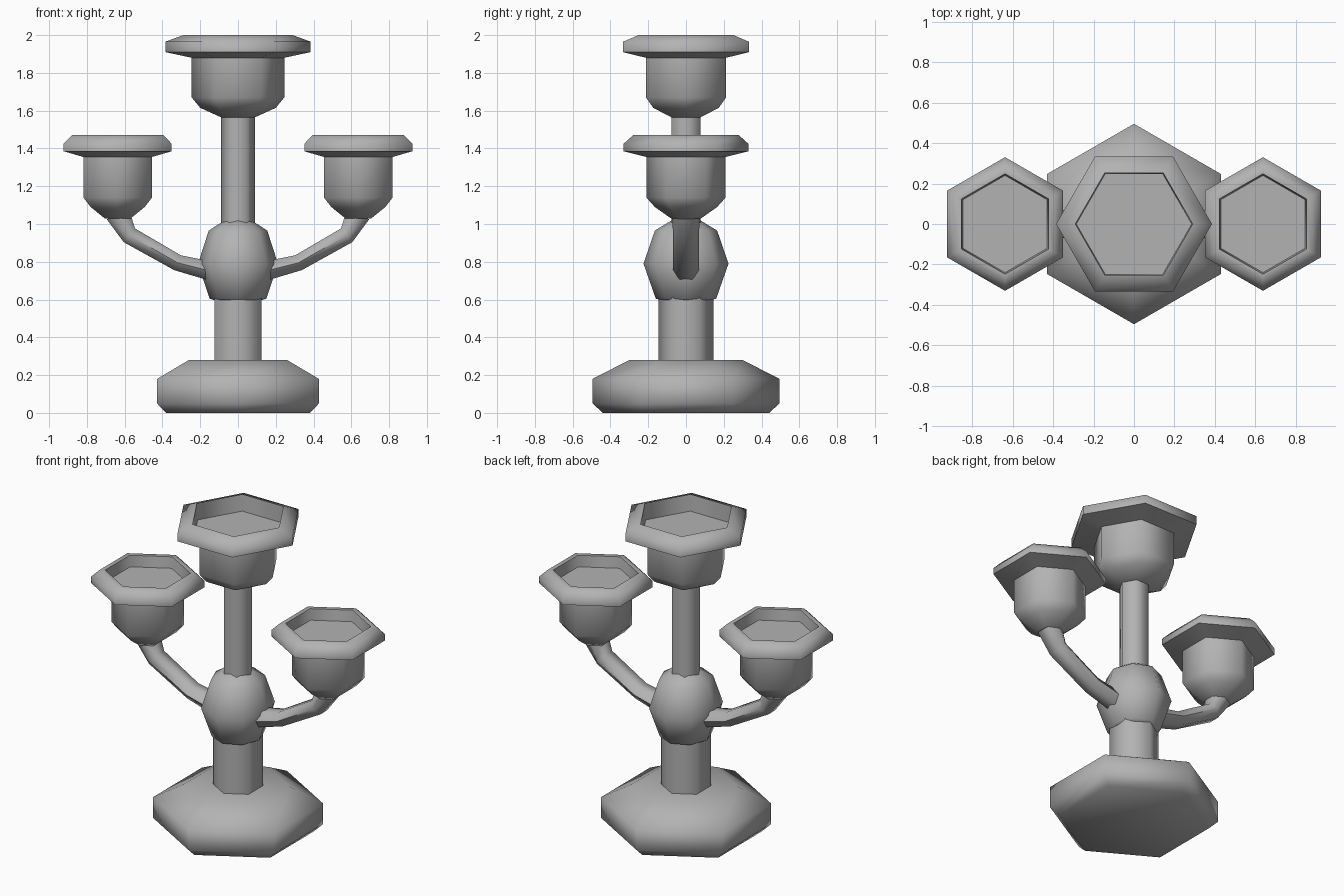
import bpy
import bmesh
import math
from mathutils import Vector

if "Cube" in bpy.data.objects:
    bpy.data.objects.remove(bpy.data.objects["Cube"], do_unlink=True)

# Single metal colour
metal = bpy.data.materials.new("grey metal")
metal.use_nodes = True
GREY = (0.45, 0.45, 0.45, 1)
metal.diffuse_color = GREY
metal.node_tree.nodes["Principled BSDF"].inputs["Base Color"].default_value = GREY


def skin(name, rings):
    """Join a stack of point rings into a capped, smooth shaded solid."""
    bm = bmesh.new()
    loops = [[bm.verts.new(p) for p in ring] for ring in rings]
    for a, b in zip(loops, loops[1:]):
        for i in range(len(a)):
            j = (i + 1) % len(a)
            bm.faces.new((a[i], a[j], b[j], b[i]))
    bm.faces.new(loops[0][::-1])
    bm.faces.new(loops[-1])
    bmesh.ops.recalc_face_normals(bm, faces=bm.faces)
    mesh = bpy.data.meshes.new(name)
    bm.to_mesh(mesh)
    bm.free()
    mesh.materials.append(metal)
    mesh.shade_smooth()
    mesh.set_sharp_from_angle(angle=math.radians(70))
    obj = bpy.data.objects.new(name, mesh)
    bpy.context.collection.objects.link(obj)
    return obj


def lathe(name, profile, turn=90, sides=6, x=0, squash=1):
    """Turn a (radius, height) profile; 'turn' is the angle of the first corner."""
    angles = [math.radians(turn) + math.tau * i / sides for i in range(sides)]
    return skin(name, [[(x + squash * r * math.cos(a), r * math.sin(a), z)
                        for a in angles] for r, z in profile])


# Foot, column, knob and stem
lathe("base", [(0.44, 0), (0.495, 0.05), (0.495, 0.18), (0.30, 0.28)])
lathe("lower_column", [(0.145, 0.24), (0.145, 0.66)])
lathe("knob", [(0.11, 0.59), (0.16, 0.605), (0.225, 0.79), (0.165, 0.965), (0.075, 1.02)],
      sides=8, squash=0.94)
lathe("upper_stem", [(0.09, 0.95), (0.09, 1.60)], turn=0)

# Central cup with a recessed floor
lathe("centre_cup", [(0.09, 1.565), (0.20, 1.615), (0.245, 1.67), (0.245, 1.88),
                     (0.385, 1.91), (0.385, 1.965), (0.29, 2.0), (0.285, 1.895)], turn=0)

# Side cups and their curved arms: x, z, half thickness, half depth
ARM = [(0.16, 0.755, 0.05, 0.07), (0.32, 0.795, 0.043, 0.068),
       (0.575, 0.94, 0.047, 0.068), (0.637, 1.055, 0.065, 0.075)]
CUP = [(0.08, 1.03), (0.165, 1.09), (0.21, 1.14), (0.21, 1.355),
       (0.33, 1.385), (0.33, 1.425), (0.28, 1.47), (0.248, 1.47), (0.24, 1.40)]

for side, s in (("left", 1), ("right", -1)):
    lathe(side + "_cup", CUP, x=s * 0.637)
    rings = []
    for i, (x, z, thick, depth) in enumerate(ARM):
        before, after = ARM[max(i - 1, 0)], ARM[min(i + 1, len(ARM) - 1)]
        d = Vector((after[0] - before[0], after[1] - before[1])).normalized()
        ring = []
        for k in range(6):
            a = math.tau * k / 6
            n = thick * math.sin(a) / math.sin(math.tau / 6)
            ring.append((s * (x - d.y * n), depth * math.cos(a), z + d.x * n))
        rings.append(ring)
    skin(side + "_arm", rings)
